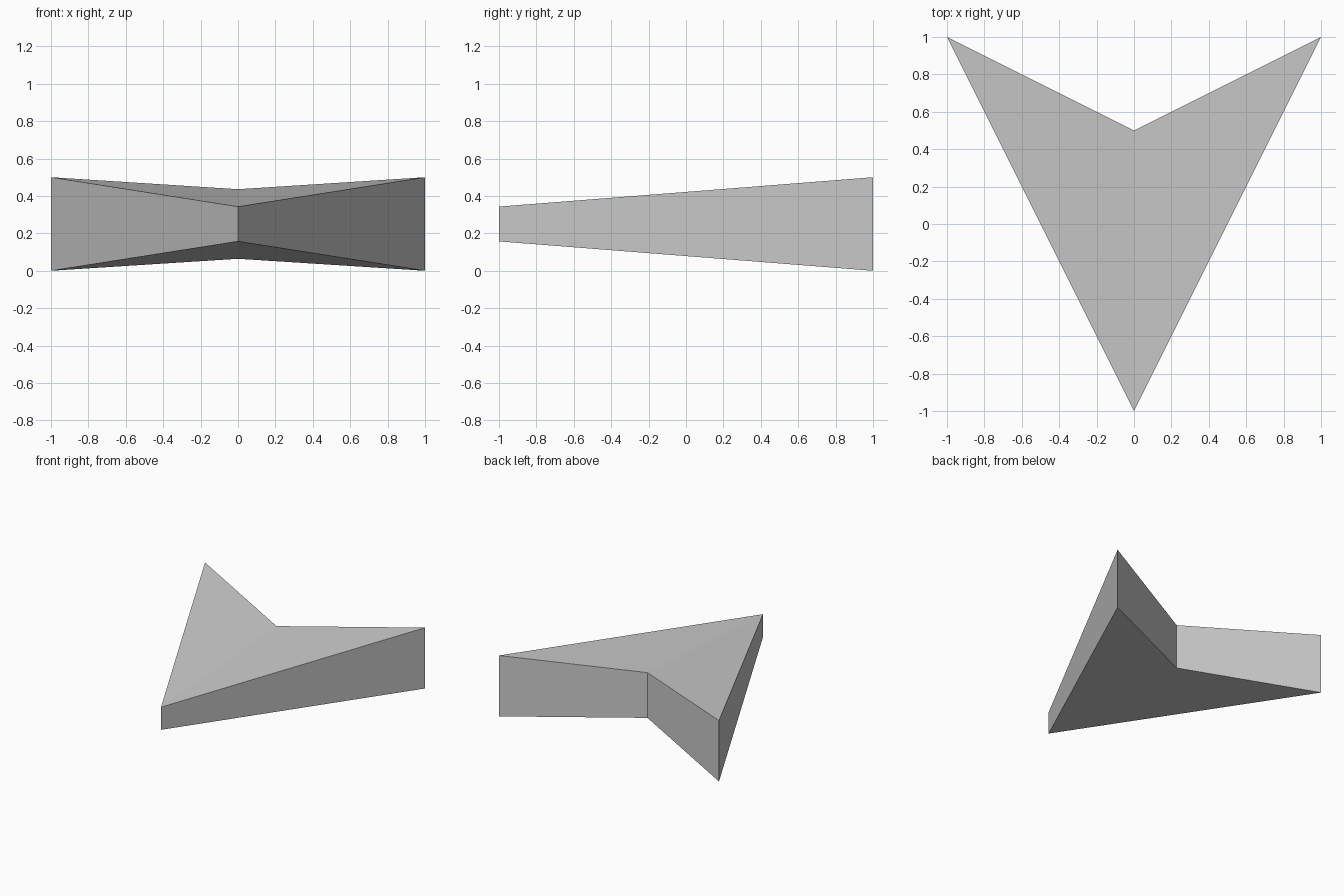
import bpy
import bmesh

cube = bpy.data.objects.get("Cube")
if cube:
    bpy.data.objects.remove(cube, do_unlink=True)

# Single grey material
grey = bpy.data.materials.new("light grey")
grey.use_nodes = True
colour = (0.6, 0.6, 0.6, 1)
grey.diffuse_color = colour
grey.node_tree.nodes["Principled BSDF"].inputs["Base Color"].default_value = colour

# Outline corners: x, y and half thickness about the mid plane
MID = 0.25
outline = {
    "tip": (0, -1, 0.093),
    "left": (1, 1, 0.25),
    "notch": (0, 0.5, 0.186),
    "right": (-1, 1, 0.25),
}

bm = bmesh.new()
top = {n: bm.verts.new((x, y, MID + h)) for n, (x, y, h) in outline.items()}
low = {n: bm.verts.new((x, y, MID - h)) for n, (x, y, h) in outline.items()}

# Upper and lower surfaces, folded along the centre line
for a, b, c in (("tip", "left", "notch"), ("tip", "notch", "right")):
    bm.faces.new((top[a], top[b], top[c]))
    bm.faces.new((low[c], low[b], low[a]))

# Upright side walls
names = list(outline)
for a, b in zip(names, names[1:] + names[:1]):
    bm.faces.new((low[a], low[b], top[b], top[a]))
bmesh.ops.recalc_face_normals(bm, faces=bm.faces)

mesh = bpy.data.meshes.new("arrowhead")
bm.to_mesh(mesh)
bm.free()
mesh.materials.append(grey)
body = bpy.data.objects.new("arrowhead", mesh)
bpy.context.collection.objects.link(body)
